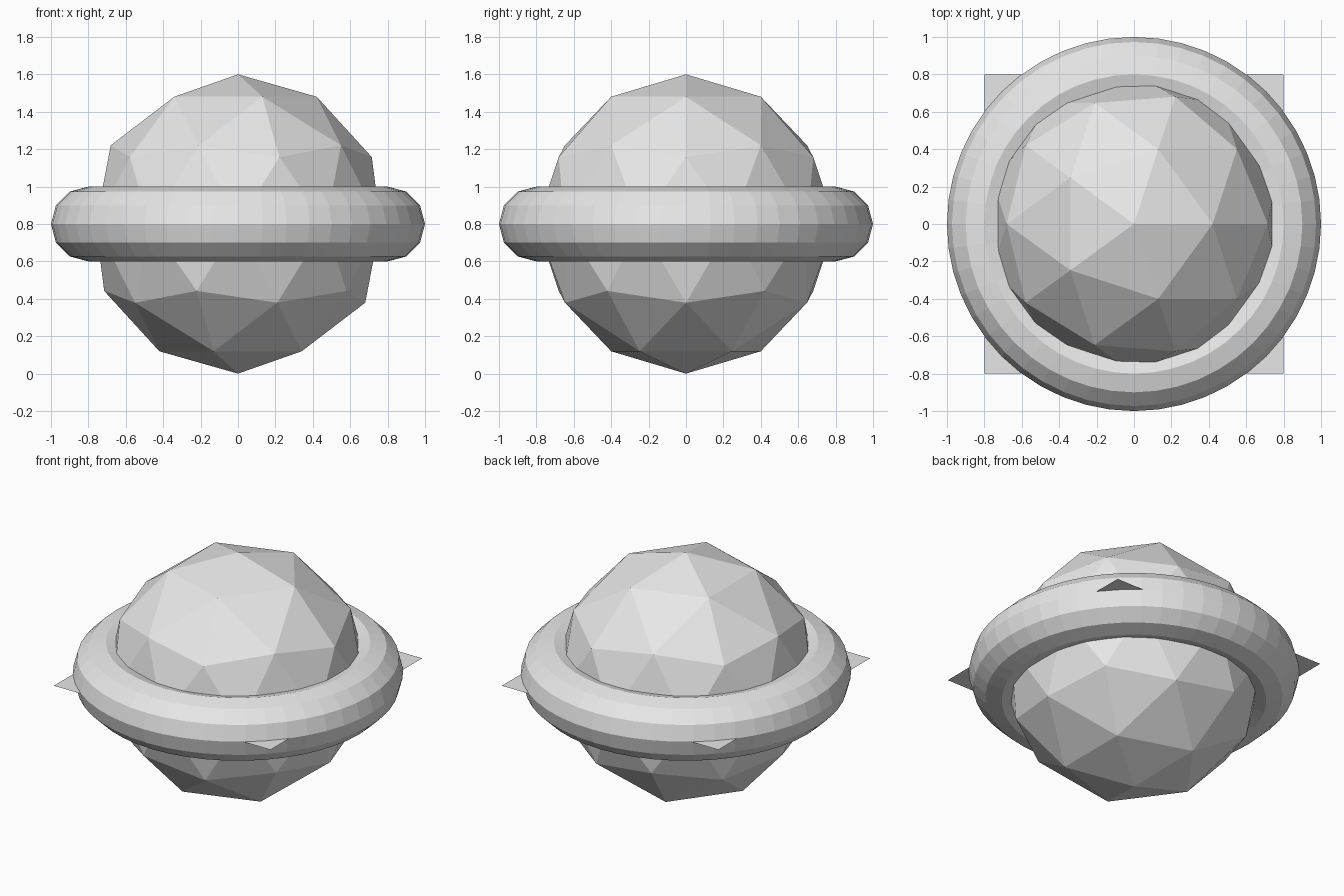
import bpy

if "Cube" in bpy.data.objects:
    bpy.data.objects.remove(bpy.data.objects["Cube"], do_unlink=True)

MID = 0.8  # height shared by every part

# One plain light grey
grey = bpy.data.materials.new("light grey")
grey.use_nodes = True
colour = (0.8, 0.8, 0.8, 1.0)
grey.diffuse_color = colour
for node in grey.node_tree.nodes:
    if node.type == 'BSDF_PRINCIPLED':
        node.inputs["Base Color"].default_value = colour


def finish(name):
    """Name the new part, colour it and keep its faces flat."""
    obj = bpy.context.object
    obj.name = name
    obj.data.name = name
    obj.data.materials.append(grey)
    bpy.ops.object.shade_flat()


# Faceted ball
bpy.ops.mesh.primitive_ico_sphere_add(subdivisions=2, radius=0.8, location=(0, 0, MID))
finish("ball")

# Ring around the ball's waist
bpy.ops.mesh.primitive_torus_add(major_radius=0.8, minor_radius=0.2, major_segments=48,
                                 minor_segments=12, location=(0, 0, MID))
finish("ring")

# Thin square sheet whose corners poke out through the ring
bpy.ops.mesh.primitive_plane_add(size=1.6, location=(0, 0, MID))
finish("square_sheet")
